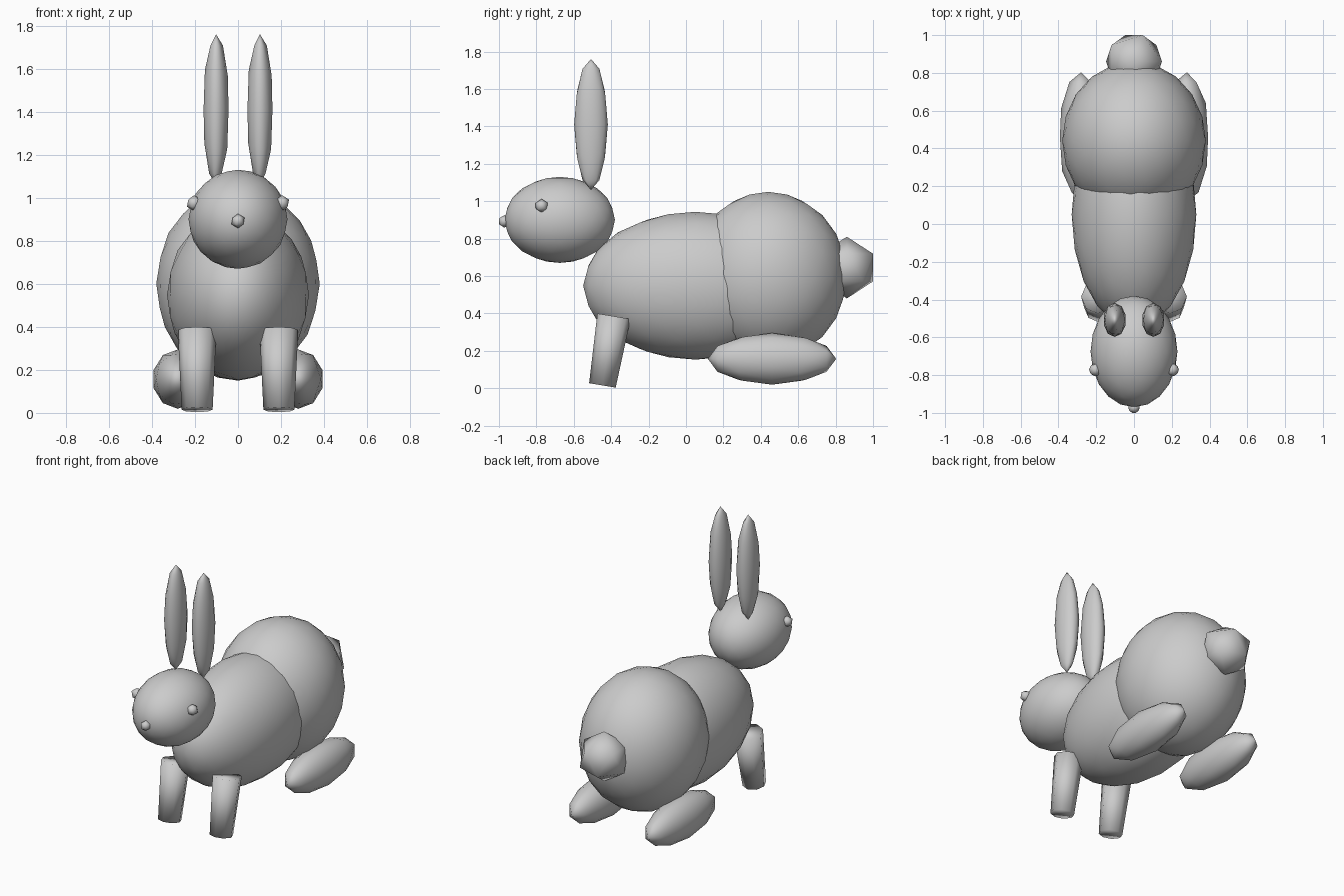
import bpy
import math

cube = bpy.data.objects.get("Cube")
if cube:
    bpy.data.objects.remove(cube, do_unlink=True)

GREY = (0.6, 0.6, 0.6, 1.0)
fur = bpy.data.materials.new("grey_fur")
fur.use_nodes = True
fur.diffuse_color = GREY
fur.node_tree.nodes["Principled BSDF"].inputs["Base Color"].default_value = GREY


def finish(name):
    obj = bpy.context.object
    obj.name = name
    obj.data.name = name
    obj.data.materials.append(fur)
    bpy.ops.object.shade_smooth()
    return obj


def ball(name, centre, radii, detail, tilt=0.0):
    """Smooth ellipsoid made from an icosphere, tilted about x."""
    bpy.ops.mesh.primitive_ico_sphere_add(
        subdivisions=detail, radius=1, location=centre, rotation=(tilt, 0, 0))
    bpy.context.object.scale = radii
    return finish(name)


# Body and head
ball("chest", (0, 0.05, 0.548), (0.33, 0.6, 0.395), 3)
ball("haunch", (0, 0.44, 0.6), (0.38, 0.42, 0.45), 3)
ball("head", (0, -0.675, 0.9), (0.23, 0.295, 0.23), 3)

# Tail and nose
ball("tail", (0, 0.86, 0.645), (0.165,) * 3, 1)
ball("nose", (0, -0.971, 0.892), (0.034,) * 3, 1)

# Paired parts
for side, s in (("left", 1), ("right", -1)):
    ball(side + "_eye", (s * 0.204, -0.772, 0.975), (0.037,) * 3, 1)
    ball(side + "_ear", (s * 0.102, -0.508, 1.41), (0.061, 0.09, 0.35), 2)
    ball(side + "_hind_foot", (s * 0.28, 0.46, 0.157),
         (0.118, 0.138, 0.343), 2, math.radians(90))
    # Tapered front leg, leaning forward towards the paw
    bpy.ops.mesh.primitive_cone_add(
        vertices=8, radius1=0.072, radius2=0.09, depth=0.375,
        location=(s * 0.19, -0.416, 0.2), rotation=(math.radians(-9.5), 0, 0))
    finish(side + "_front_leg")
